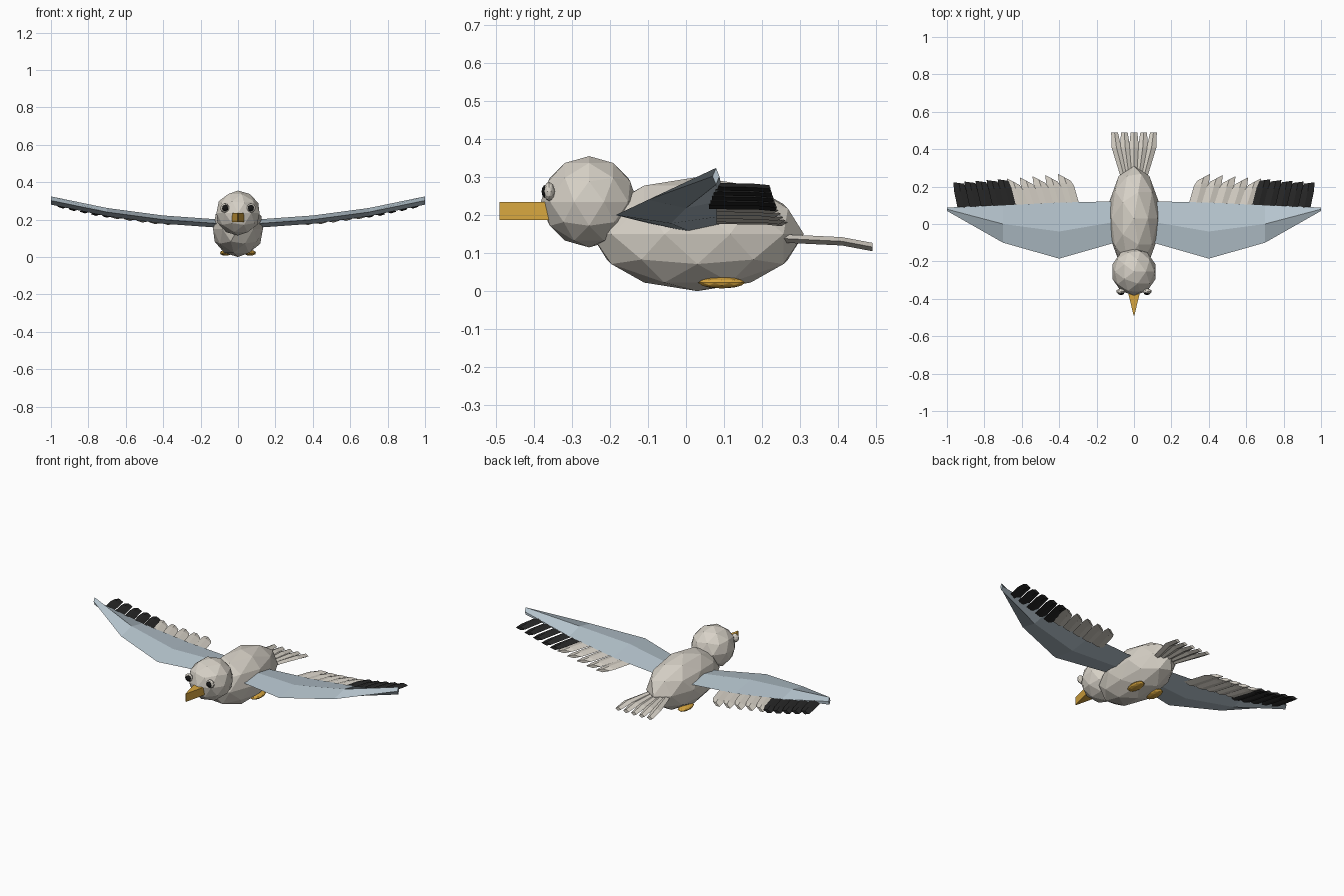
import bpy, bmesh, math
from mathutils import Vector

if "Cube" in bpy.data.objects:
    bpy.data.objects.remove(bpy.data.objects["Cube"])


def material(name, rgb):
    m = bpy.data.materials.new(name)
    m.diffuse_color = (*rgb, 1)
    m.use_nodes = True
    m.node_tree.nodes["Principled BSDF"].inputs["Base Color"].default_value = m.diffuse_color
    return m


WHITE = material("plumage_white", (0.68, 0.64, 0.57))
GREY = material("wing_grey", (0.47, 0.56, 0.62))
BLACK = material("feather_black", (0.02, 0.02, 0.02))
ORANGE = material("bill_orange", (0.68, 0.38, 0.05))
PUPIL = material("eye_black", (0.008, 0.008, 0.008))


def finish(name, bm, mat):
    bmesh.ops.recalc_face_normals(bm, faces=bm.faces[:])
    me = bpy.data.meshes.new(name)
    bm.to_mesh(me)
    bm.free()
    me.materials.append(mat)
    ob = bpy.data.objects.new(name, me)
    bpy.context.collection.objects.link(ob)
    return ob


def ball(name, loc, scale, mat, sub=2):
    bm = bmesh.new()
    bmesh.ops.create_icosphere(bm, subdivisions=sub, radius=1)
    for v in bm.verts:
        v.co = Vector([v.co[i] * scale[i] + loc[i] for i in range(3)])
    return finish(name, bm, mat)


def loft(name, rings, mat):
    """Skin equal-sized point rings and cap both ends."""
    bm = bmesh.new()
    rows = [[bm.verts.new(p) for p in r] for r in rings]
    n = len(rows[0])
    for a, b in zip(rows, rows[1:]):
        for i in range(n):
            j = (i + 1) % n
            bm.faces.new((a[i], a[j], b[j], b[i]))
    bm.faces.new(rows[0])
    bm.faces.new(rows[-1])
    return finish(name, bm, mat)


def feather(name, stations, thick, mat):
    """Stations are (left x, left y, right x, right y, z)."""
    rings = []
    for lx, ly, rx, ry, z in stations:
        mx, my = (lx + rx) / 2, (ly + ry) / 2
        rings.append([(lx, ly, z), (mx, my, z + thick / 2),
                      (rx, ry, z), (mx, my, z - thick / 2)])
    return loft(name, rings, mat)


# body and head
ball("body", (0, 0.03, 0.15), (0.14, 0.28, 0.15), WHITE)
ball("head", (0, -0.255, 0.235), (0.121, 0.127, 0.12), WHITE)

# beak: upright wedge
loft("beak", [[(-0.033, -0.36, z), (0.033, -0.36, z), (0.026, -0.39, z),
               (0.002, -0.49, z), (-0.002, -0.49, z), (-0.026, -0.39, z)]
              for z in (0.187, 0.235)], ORANGE)

# tail fan
for i in range(-2, 3):
    pts = []
    for cx, w, y, z in ((0.022, 0.018, 0.22, 0.14), (0.047, 0.026, 0.41, 0.131),
                        (0.052, 0.018, 0.49, 0.116)):
        c = i * cx
        pts.append((c - w, y, c + w, y, z))
    feather(f"tail_feather_{i + 3}", pts, 0.022, WHITE)


# wing centre height along the span
SPAN = [(0.05, 0.175), (0.4, 0.2), (0.7, 0.24), (1.0, 0.302)]


def wing_z(x):
    for (x0, z0), (x1, z1) in zip(SPAN, SPAN[1:]):
        if x <= x1:
            return z0 + (z1 - z0) * (x - x0) / (x1 - x0)
    return SPAN[-1][1]


for s, side in ((-1, "right"), (1, "left")):
    # eye with pupil
    ball(f"{side}_eye", (s * 0.071, -0.36, 0.262), (0.024, 0.015, 0.025), WHITE, 2)
    ball(f"{side}_pupil", (s * 0.069, -0.369, 0.262), (0.017, 0.011, 0.018), PUPIL, 2)

    # foot
    ball(f"{side}_foot", (s * 0.065, 0.094, 0.022), (0.032, 0.062, 0.015), ORANGE)

    # wing: diamond section, swept leading edge
    edges = [(-0.085, 0.02, 0.122), (-0.185, -0.04, 0.115),
             (-0.1, 0.0, 0.1), (0.07, 0.079, 0.088)]
    loft(f"{side}_wing",
         [[(s * x, a, z), (s * x, m, z + 0.022), (s * x, b, z), (s * x, m, z - 0.022)]
          for (x, z), (a, m, b) in zip(SPAN, edges)], GREY)

    # trailing feathers: five white, then five black
    for i in range(10):
        dark = i >= 5
        k = i - 5 if dark else i
        if dark:
            x, w, lean, y0, y1 = 0.655 + 0.063 * k, 0.034, 0.045 - 0.004 * k, 0.06 + 0.004 * k, 0.235 - 0.004 * k
            slant = 0.004
        else:
            x, w, lean, y0, y1 = 0.325 + 0.068 * k, 0.04, 0.048, 0.08, 0.25 - 0.006 * k
            slant = 0.018
        z = wing_z(x) - 0.008
        st = [(x - w, y0, x + w, y0, z),
              (x + lean * 0.75 - w, y1 - 0.045, x + lean * 0.75 + w, y1 - 0.045 + slant, z - 0.002),
              (x + lean - w * 0.85, y1 - slant, x + lean + w * 0.85, y1 + slant, z - 0.006)]
        st = [(s * a, b, s * c, d, e) for a, b, c, d, e in st]
        feather(f"{side}_{'primary' if dark else 'secondary'}_feather_{k + 1}",
                st, 0.02, BLACK if dark else WHITE)
